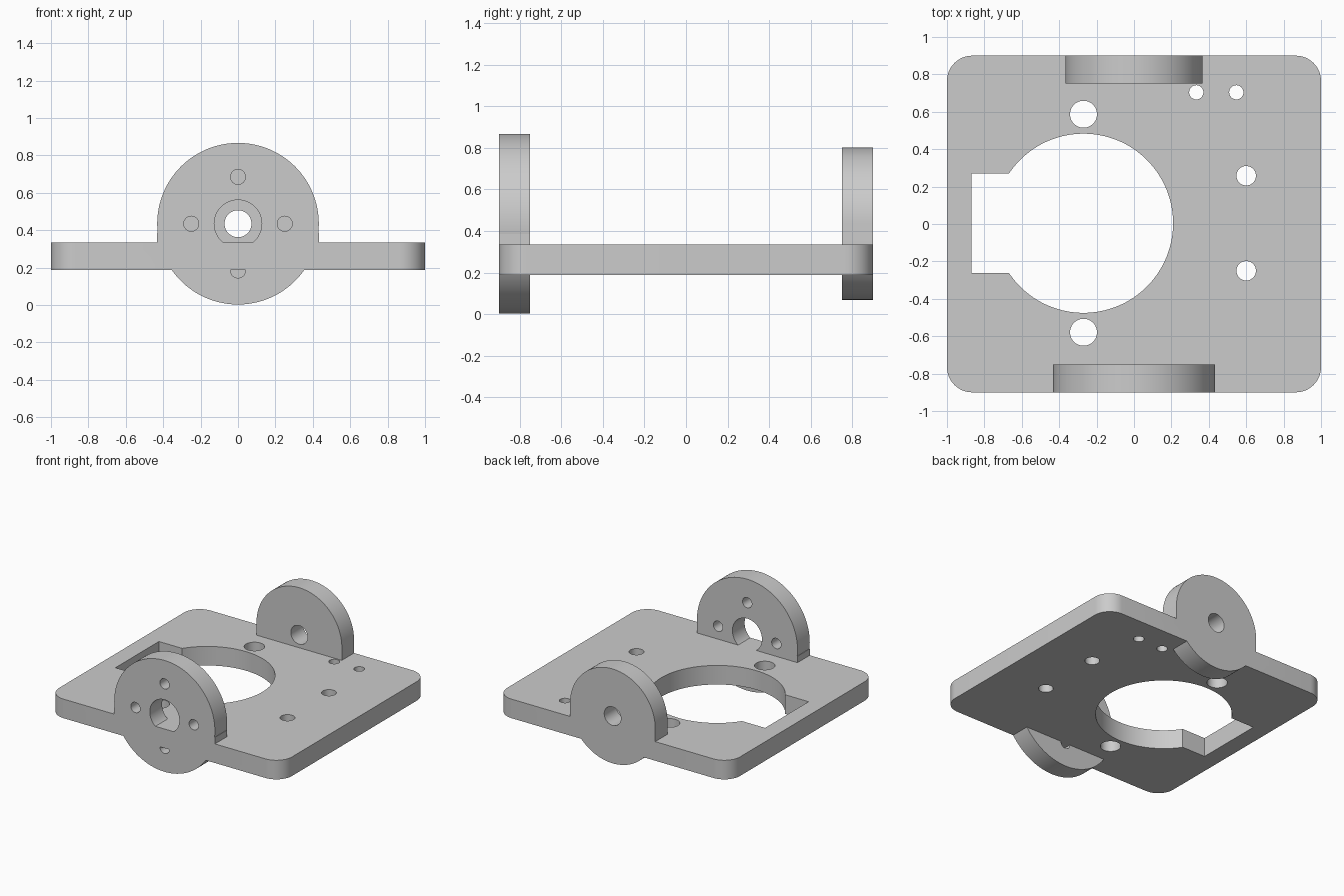
import bpy
import math
from mathutils import Matrix, Vector
import bmesh

cube = bpy.data.objects.get("Cube")
if cube:
    bpy.data.objects.remove(cube, do_unlink=True)

grey = bpy.data.materials.new("plain grey")
grey.use_nodes = True
colour = (0.6, 0.6, 0.6, 1)
grey.diffuse_color = colour
grey.node_tree.nodes["Principled BSDF"].inputs["Base Color"].default_value = colour

PLATE_LOW, PLATE_TOP = 0.187, 0.335
AXIS_Z = 0.435
THICK = 0.15
HALF_DEPTH = 0.9


def make_object(name, bm):
    bmesh.ops.recalc_face_normals(bm, faces=bm.faces)
    mesh = bpy.data.meshes.new(name)
    bm.to_mesh(mesh)
    bm.free()
    mesh.materials.append(grey)
    obj = bpy.data.objects.new(name, mesh)
    bpy.context.collection.objects.link(obj)
    return obj


def cylinder(name, centre, radius, depth, along_y=False, sides=64):
    bm = bmesh.new()
    turn = Matrix.Rotation(math.pi / 2, 4, 'X') if along_y else Matrix()
    bmesh.ops.create_cone(bm, cap_ends=True, segments=sides, radius1=radius,
                          radius2=radius, depth=depth,
                          matrix=Matrix.Translation(centre) @ turn)
    return make_object(name, bm)


def box(name, low, high):
    bm = bmesh.new()
    low, high = Vector(low), Vector(high)
    size = Matrix.Diagonal((high - low).to_4d())
    size[3][3] = 1
    bmesh.ops.create_cube(bm, size=1, matrix=Matrix.Translation((low + high) / 2) @ size)
    return make_object(name, bm)


def combine(target, other, operation):
    """Apply a boolean and discard the operand."""
    mod = target.modifiers.new("combine", 'BOOLEAN')
    mod.operation = operation
    mod.solver = 'EXACT'
    mod.object = other
    bpy.context.view_layer.objects.active = target
    bpy.ops.object.modifier_apply(modifier=mod.name)
    bpy.data.objects.remove(other, do_unlink=True)


# Base plate with rounded corners
plate = box("mounting_bracket", (-1, -HALF_DEPTH, PLATE_LOW), (1, HALF_DEPTH, PLATE_TOP))
bm = bmesh.new()
bm.from_mesh(plate.data)
corners = [e for e in bm.edges if abs(e.verts[0].co.z - e.verts[1].co.z) > 0.1]
bmesh.ops.bevel(bm, geom=corners, offset=0.135, segments=12, affect='EDGES', profile=0.5)
bm.to_mesh(plate.data)
bm.free()

# Large round opening with a side slot
mid_z = (PLATE_LOW + PLATE_TOP) / 2
combine(plate, cylinder("opening", (-0.27, 0.004, mid_z), 0.479, 0.4, sides=128), 'DIFFERENCE')
combine(plate, box("slot", (-0.868, -0.263, 0.1), (-0.4, 0.27, 0.45)), 'DIFFERENCE')

# Screw holes through the plate
for x, y, r in [(-0.27, 0.587, 0.072), (-0.27, -0.579, 0.072),
                (0.6, 0.258, 0.052), (0.6, -0.25, 0.052),
                (0.333, 0.704, 0.038), (0.547, 0.704, 0.038)]:
    combine(plate, cylinder("screw_hole", (x, y, mid_z), r, 0.4, sides=48), 'DIFFERENCE')


def ear(name, side, radius, foot_top, holes):
    """Upright round ear with straight feet, drilled through."""
    y = side * (HALF_DEPTH - THICK / 2)
    disc = cylinder(name, (0, y, AXIS_Z), radius, THICK, True, 128)
    foot = box("foot", (-radius, y - THICK / 2, PLATE_TOP - 0.05),
               (radius, y + THICK / 2, foot_top))
    combine(disc, foot, 'UNION')
    for x, z, r in holes:
        combine(disc, cylinder("ear_hole", (x, y, AXIS_Z + z), r, 0.4, True), 'DIFFERENCE')
    return disc


# Front ear has a bearing bore and four screw holes, rear ear a single pivot hole
ring = [(0.25 * math.cos(a), 0.25 * math.sin(a), 0.04)
        for a in (i * math.pi / 2 for i in range(4))]
front = ear("front_ear", -1, 0.432, 0.385, [(0, 0, 0.127)] + ring)
rear = ear("rear_ear", 1, 0.366, AXIS_Z, [(0, 0, 0.072)])
combine(plate, front, 'UNION')
combine(plate, rear, 'UNION')

# Smooth round walls, crisp edges
bpy.ops.object.select_all(action='DESELECT')
plate.select_set(True)
bpy.context.view_layer.objects.active = plate
bpy.ops.object.shade_smooth_by_angle(angle=math.radians(30))
